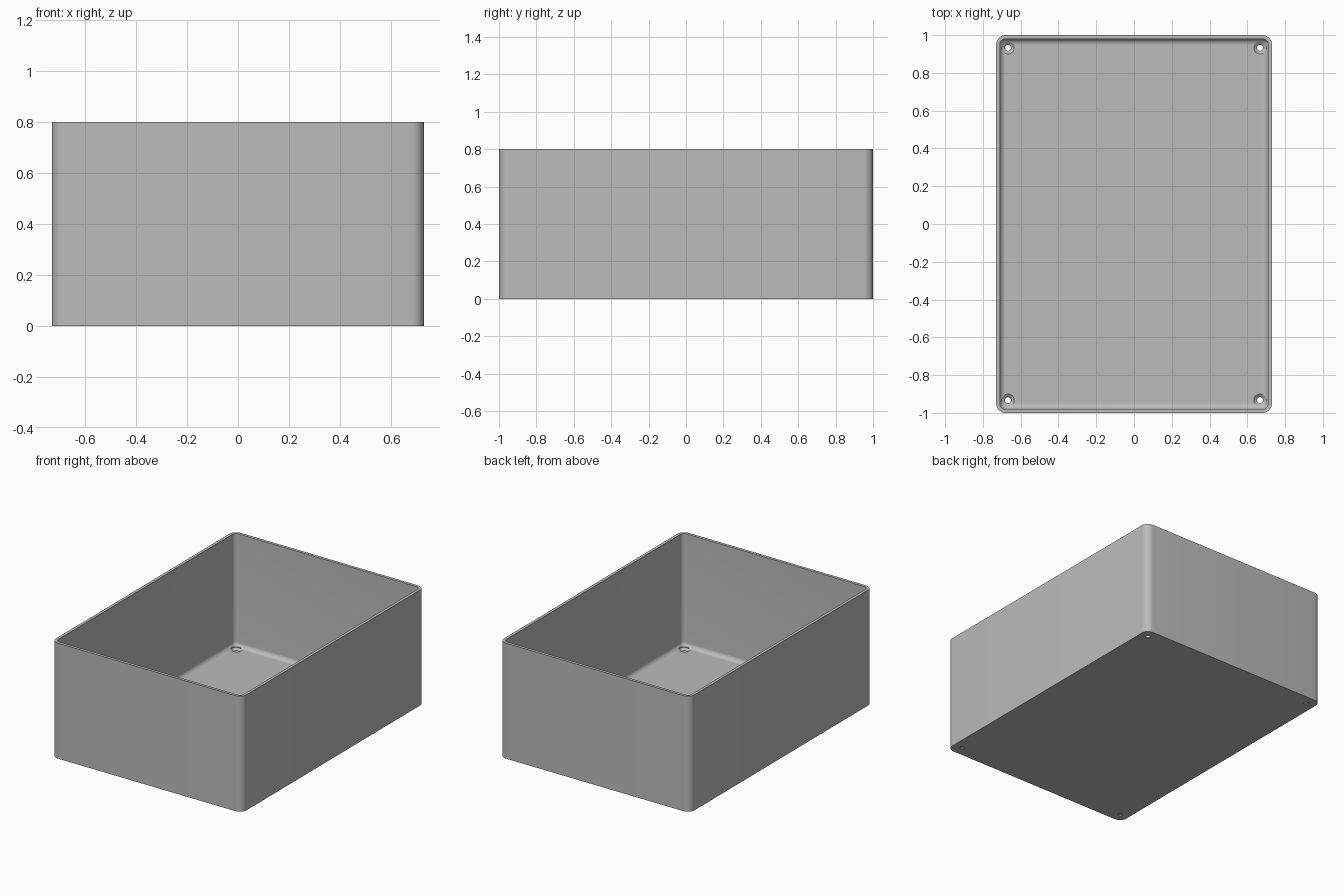
import bpy, bmesh
from math import sin, cos, pi

old = bpy.data.objects.get("Cube")
if old:
    bpy.data.objects.remove(old)

HALF_X, HALF_Y, HEIGHT = 0.73, 1.0, 0.8
CORNER, WALL, FLOOR, FILLET = 0.05, 0.02, 0.02, 0.03
STEPS = 8

grey = bpy.data.materials.new("plain grey")
grey.use_nodes = True
colour = (0.5, 0.5, 0.5, 1)
grey.diffuse_color = colour
grey.node_tree.nodes["Principled BSDF"].inputs["Base Color"].default_value = colour


def add_object(name, bm):
    bmesh.ops.recalc_face_normals(bm, faces=bm.faces)
    mesh = bpy.data.meshes.new(name)
    bm.to_mesh(mesh)
    bm.free()
    mesh.materials.append(grey)
    obj = bpy.data.objects.new(name, mesh)
    bpy.context.collection.objects.link(obj)
    return obj


def rounded_ring(bm, inset, z):
    """Rounded rectangle of vertices, moved inward by inset."""
    radius = max(CORNER - inset, 0.002)
    cx, cy = HALF_X - inset - radius, HALF_Y - inset - radius
    ring = []
    for q, (sx, sy) in enumerate([(1, 1), (-1, 1), (-1, -1), (1, -1)]):
        for i in range(STEPS + 1):
            a = (q + i / STEPS) * pi / 2
            ring.append(bm.verts.new((sx * cx + radius * cos(a),
                                      sy * cy + radius * sin(a), z)))
    return ring


def bridge(bm, a, b):
    n = len(a)
    for i in range(n):
        bm.faces.new((a[i], a[(i + 1) % n], b[(i + 1) % n], b[i]))


# Open tray: outer wall, rim, inner wall and rounded inner floor edge
profile = [(0, 0), (0, HEIGHT), (WALL, HEIGHT)]
for i in range(STEPS + 1):
    a = i / STEPS * pi / 2
    profile.append((WALL + FILLET * (1 - cos(a)), FLOOR + FILLET * (1 - sin(a))))
bm = bmesh.new()
rings = [rounded_ring(bm, inset, z) for inset, z in profile]
for a, b in zip(rings, rings[1:]):
    bridge(bm, a, b)
bm.faces.new(rings[0])
bm.faces.new(rings[-1])
tray = add_object("tray", bm)

# Countersunk screw holes in the four floor corners
SEGMENTS = 32
hole_profile = [(0.016, -0.05), (0.016, 0.006), (0.033, 0.019), (0.033, 0.08)]
bm = bmesh.new()
for sx in (-1, 1):
    for sy in (-1, 1):
        loops = [[bm.verts.new((sx * 0.667 + r * cos(2 * pi * i / SEGMENTS),
                                sy * 0.933 + r * sin(2 * pi * i / SEGMENTS), z))
                  for i in range(SEGMENTS)] for r, z in hole_profile]
        for a, b in zip(loops, loops[1:]):
            bridge(bm, a, b)
        bm.faces.new(loops[0])
        bm.faces.new(loops[-1])
cutter = add_object("screw_hole_cutter", bm)
cutter.hide_render = True
cutter.hide_viewport = True

cut = tray.modifiers.new("screw holes", "BOOLEAN")
cut.operation = "DIFFERENCE"
cut.solver = "EXACT"
cut.object = cutter

# Apply the cut, then smooth the rounded parts
bpy.context.view_layer.objects.active = tray
tray.select_set(True)
bpy.ops.object.modifier_apply(modifier=cut.name)
bpy.data.objects.remove(cutter)
bpy.ops.object.shade_smooth_by_angle(angle=0.6)
